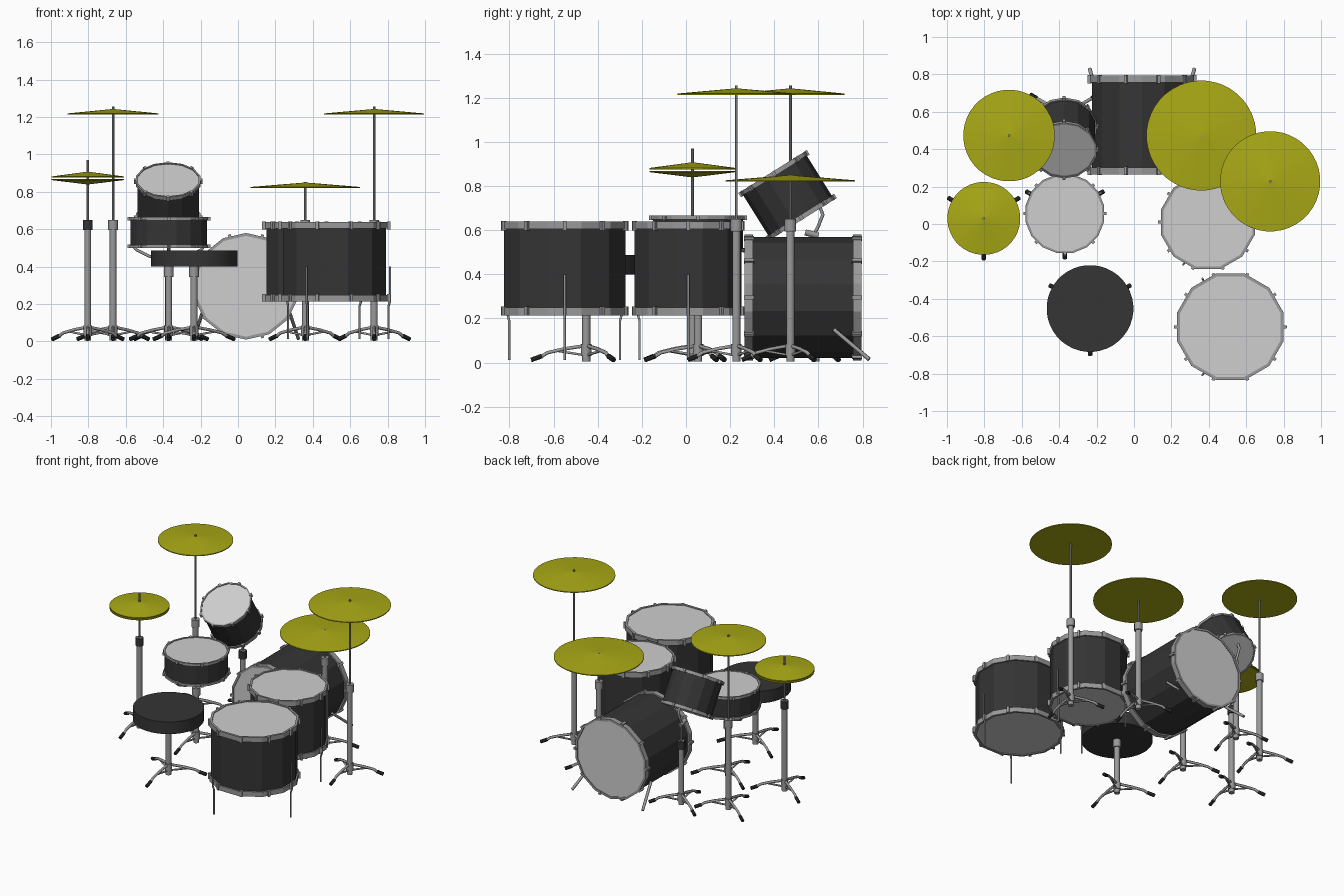
import bpy, bmesh, math
from mathutils import Vector, Matrix

cube = bpy.data.objects.get("Cube")
if cube:
    bpy.data.objects.remove(cube)


def material(name, r, g, b):
    m = bpy.data.materials.new(name)
    m.use_nodes = True
    m.diffuse_color = (r, g, b, 1)
    m.node_tree.nodes["Principled BSDF"].inputs["Base Color"].default_value = (r, g, b, 1)
    return m


BLACK = material("black", .035, .035, .035)
RUBBER = material("dark rubber", .015, .015, .015)
METAL = material("grey metal", .32, .32, .32)
SKIN = material("pale drum skin", .62, .62, .62)
BRASS = material("yellow brass", .4, .4, .008)


def finish(name, bm, mat, matrix=Matrix(), smooth=False):
    bmesh.ops.recalc_face_normals(bm, faces=bm.faces)
    me = bpy.data.meshes.new(name)
    bm.to_mesh(me)
    bm.free()
    me.materials.append(mat)
    ob = bpy.data.objects.new(name, me)
    bpy.context.scene.collection.objects.link(ob)
    ob.matrix_world = matrix
    if smooth:
        bpy.ops.object.select_all(action='DESELECT')
        ob.select_set(True)
        bpy.context.view_layer.objects.active = ob
        bpy.ops.object.shade_smooth_by_angle(angle=math.radians(35))
    return ob


def lathe(name, profile, mat, sides, matrix=Matrix(), smooth=False):
    """Turn (radius, height) points round z; first edge facet centred on the x axis."""
    bm = bmesh.new()
    rings = []
    for r, z in profile:
        if r == 0:
            rings.append([bm.verts.new((0, 0, z))] * sides)
        else:
            rings.append([bm.verts.new((r * math.cos((i + .5) * math.tau / sides),
                                        r * math.sin((i + .5) * math.tau / sides), z))
                          for i in range(sides)])
    for a, b in zip(rings, rings[1:]):
        for i in range(sides):
            j = (i + 1) % sides
            bm.faces.new(list(dict.fromkeys((a[i], a[j], b[j], b[i]))))
    return finish(name, bm, mat, matrix, smooth)


def cylinder(name, r, z0, z1, mat, at, sides=12):
    return lathe(name, [(0, z0), (r, z0), (r, z1), (0, z1)], mat, sides,
                 Matrix.Translation((at[0], at[1], 0)), True)


def tube(name, points, r, mat):
    """Round bar along a path, as a mesh."""
    cu = bpy.data.curves.new(name, 'CURVE')
    cu.dimensions = '3D'
    cu.bevel_depth = r
    cu.bevel_resolution = 1
    cu.use_fill_caps = True
    sp = cu.splines.new('POLY')
    sp.points.add(len(points) - 1)
    for p, co in zip(sp.points, points):
        p.co = (*co, 1)
    cu.materials.append(mat)
    ob = bpy.data.objects.new(name, cu)
    bpy.context.scene.collection.objects.link(ob)
    return ob


def around(at, angle, points):
    """Place (distance, height) points along a compass direction."""
    a = math.radians(angle)
    return [(at[0] + d * math.cos(a), at[1] + d * math.sin(a), z) for d, z in points]


def drum(name, r, depth, hoop, matrix, sides=12, lugs=10):
    """Shell, two hoops with lugs and two skins, centred on its own origin."""
    h = depth / 2
    lathe(name + "_shell", [(r * .965, -h + hoop * .5), (r * .965, h - hoop * .5)],
          BLACK, sides, matrix)
    for end, s in (("top", 1), ("bottom", -1)):
        inner = r * .945
        lathe(f"{name}_{end}_hoop",
              [(inner, s * (h - hoop)), (r, s * (h - hoop)), (r, s * h),
               (inner, s * h), (inner, s * (h - hoop))], METAL, sides, matrix)
        lathe(f"{name}_{end}_skin", [(0, s * (h - .005)), (inner + .003, s * (h - .005))],
              SKIN, sides, matrix)
        # tension lugs
        bm = bmesh.new()
        for i in range(lugs):
            m = (Matrix.Rotation(math.tau * i / lugs, 4, 'Z')
                 @ Matrix.Translation((r * .985, 0, s * (h - hoop * .55)))
                 @ Matrix.Diagonal((.02, .016, hoop * 1.2, 1)))
            bmesh.ops.create_cube(bm, size=1, matrix=m)
        finish(f"{name}_{end}_lugs", bm, METAL, matrix)


def stand(name, at, top, reach, rod_top=None, collar=METAL):
    """Tripod stand: post, collar, hub, braced legs with rubber feet, optional rod."""
    cylinder(name + "_post", .019, .005, top, METAL, at)
    cylinder(name + "_collar", .027, top - .055, top, collar, at)
    cylinder(name + "_hub", .024, .03, .085, METAL, at)
    if rod_top:
        cylinder(name + "_rod", .007, top - .01, rod_top, METAL, at, 8)
    for i, ang in enumerate((30, 150, 270)):
        tube(f"{name}_leg_{i}", around(at, ang, [(.015, .075), (reach * .4, .062),
             (reach * .7, .045), (reach * .85, .022)]), .009, METAL)
        tube(f"{name}_brace_{i}", around(at, ang, [(.015, .035), (reach * .55, .054)]),
             .006, METAL)
        tube(f"{name}_foot_{i}", around(at, ang, [(reach * .8, .03), (reach, .012)]),
             .012, RUBBER)


def cymbal(name, at, r, z, rise):
    lathe(name, [(0, z), (r, z), (r, z + math.copysign(.006, rise)), (0, z + rise)],
          BRASS, 40, Matrix.Translation((*at, 0)))


# Floor toms, each on three rods
for name, x, y, r in (("large_floor_tom", .515, -.55, .295), ("small_floor_tom", .395, .01, .26)):
    drum(name, r, .425, .035, Matrix.Translation((x, y, .427)))
    for i in range(3):
        tube(f"{name}_leg_{i}", around((x, y), 120 * i, [(r + .003, .40), (r + .003, .215),
             (r - .005, .19), (r - .005, .012)]), .006, METAL)

# Bass drum lying on its side, with two spurs
BX = .043
drum("bass_drum", .285, .53, .038,
     Matrix.Translation((BX, .53, .295)) @ Matrix.Rotation(math.pi / 2, 4, 'X'), 14)
for side, s in (("left", 1), ("right", -1)):
    tube(f"bass_drum_spur_{side}", [(BX + s * .235, .67, .15), (BX + s * .28, .83, .015)],
         .01, METAL)

# Snare drum on a basket stand
SNARE = (-.37, .055)
drum("snare_drum", .215, .165, .016, Matrix.Translation((*SNARE, .583)), 16, 8)
stand("snare_stand", SNARE, .40, .24, .46)
for i, ang in enumerate((30, 150, 270)):
    tube(f"snare_basket_arm_{i}", around(SNARE, ang, [(0, .44), (.12, .455), (.20, .49),
         (.222, .515)]), .008, METAL)

# Tilted rack tom with its stand and arm
TOM = (-.373, .587)
drum("rack_tom", .176, .255, .02,
     Matrix.Translation((-.373, .46, .757)) @ Matrix.Rotation(math.radians(32), 4, 'X'), 14, 8)
stand("rack_tom_stand", TOM, .46, .21, .59, BLACK)
tube("rack_tom_arm", [(TOM[0], .575, .57), (TOM[0], .60, .62), (TOM[0], .62, .67),
                      (TOM[0], .605, .71), (TOM[0], .57, .735)], .009, METAL)
tube("rack_tom_clamp", [(TOM[0], .54, .59), (TOM[0], .60, .575)], .016, METAL)

# Cymbals on tall stands
for name, at, r, z, tip in (("right_crash", (-.668, .473), .245, 1.213, 1.255),
                            ("left_crash", (.728, .228), .268, 1.213, 1.255),
                            ("ride", (.36, .473), .294, .82, .852)):
    stand(name + "_stand", at, .65, .22, tip)
    cymbal(name + "_cymbal", at, r, z, .03)

# Paired cymbals on the pedal-side stand
HAT = (-.803, .03)
stand("hi_hat_stand", HAT, .65, .22, .97, BLACK)
cymbal("hi_hat_upper_cymbal", HAT, .195, .876, .032)
cymbal("hi_hat_lower_cymbal", HAT, .195, .869, -.03)

# Round stool
SEAT = (-.235, -.452)
stand("stool_stand", SEAT, .40, .25)
cylinder("stool_seat", .232, .40, .487, BLACK, SEAT, 40)
